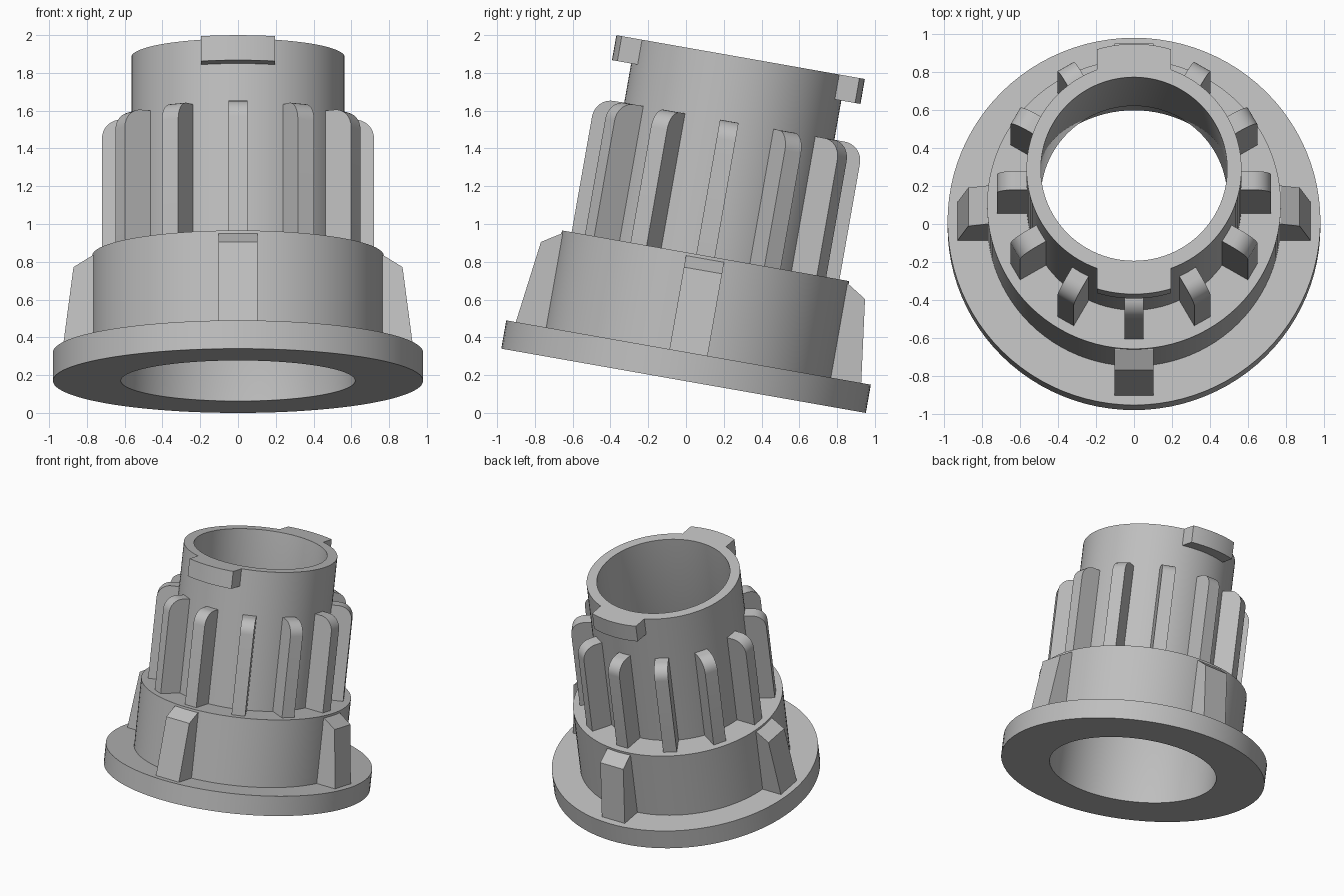
import bpy, bmesh, math
from mathutils import Matrix

cube = bpy.data.objects.get("Cube")
if cube:
    bpy.data.objects.remove(cube, do_unlink=True)

# One plain grey for the whole fitting
grey = bpy.data.materials.new("light grey")
grey.use_nodes = True
COLOUR = (0.52, 0.52, 0.52, 1)
grey.diffuse_color = COLOUR
grey.node_tree.nodes["Principled BSDF"].inputs["Base Color"].default_value = COLOUR

# The whole fitting leans back by ten degrees, resting on its flange rim
TILT = Matrix.Translation((0, -0.013, 0.17)) @ Matrix.Rotation(math.radians(-10), 4, 'X')
SEGMENTS = 96


def finish(bm, name, spin=0.0):
    bmesh.ops.recalc_face_normals(bm, faces=bm.faces)
    mesh = bpy.data.meshes.new(name)
    bm.to_mesh(mesh)
    bm.free()
    mesh.materials.append(grey)
    obj = bpy.data.objects.new(name, mesh)
    bpy.context.collection.objects.link(obj)
    obj.matrix_world = TILT @ Matrix.Rotation(spin, 4, 'Z')
    bpy.ops.object.select_all(action='DESELECT')
    obj.select_set(True)
    bpy.context.view_layer.objects.active = obj
    bpy.ops.object.shade_smooth_by_angle(angle=math.radians(30))


def lathe(name, profile):
    """Turn a closed (radius, height) outline around the axis."""
    bm = bmesh.new()
    rings = []
    for i in range(SEGMENTS):
        a = math.tau * i / SEGMENTS
        rings.append([bm.verts.new((r * math.cos(a), r * math.sin(a), z)) for r, z in profile])
    n = len(profile)
    for i, ring in enumerate(rings):
        nxt = rings[(i + 1) % SEGMENTS]
        for j in range(n):
            k = (j + 1) % n
            bm.faces.new((ring[j], nxt[j], nxt[k], ring[k]))
    finish(bm, name)


def extrude(name, outline, vector, spin=0.0):
    """Extrude a closed outline of 3D points along a vector."""
    bm = bmesh.new()
    face = bm.faces.new([bm.verts.new(p) for p in outline])
    out = bmesh.ops.extrude_face_region(bm, geom=[face])
    moved = [v for v in out["geom"] if isinstance(v, bmesh.types.BMVert)]
    bmesh.ops.translate(bm, verts=moved, vec=vector)
    finish(bm, name, spin)


def fin(name, profile, width, spin):
    """Radial fin: (radius, height) outline given a width."""
    extrude(name, [(-width / 2, -r, z) for r, z in profile], (width, 0, 0), spin)


# Flange, collar and hollow tube turned as one body
lathe("body", [
    (0.62, 0), (0.98, 0), (0.98, 0.152), (0.772, 0.152), (0.772, 0.672),
    (0.565, 0.672), (0.565, 1.74), (0.49, 1.74), (0.49, 0.87), (0.62, 0.45),
])

# Twelve ribs with rounded outer top corners
ROUND = 0.1
rib = [(0.555, 0.66), (0.72, 0.66)]
for i in range(9):
    a = math.pi / 2 * i / 8
    rib.append((0.62 + ROUND * math.cos(a), 1.295 + ROUND * math.sin(a)))
rib.append((0.555, 1.395))
for i in range(12):
    fin(f"rib_{i + 1}", rib, 0.1, math.tau * i / 12)

# Four tapered lugs around the collar
lug = [(0.75, 0.14), (0.93, 0.14), (0.871, 0.593), (0.772, 0.655), (0.75, 0.655)]
for i, side in enumerate(("front", "left", "back", "right")):
    fin(f"{side}_lug", lug, 0.205, math.pi / 2 * i)

# Two locking tabs at the rim, with curved outer faces
HALF, OUTER = 0.195, 0.668
sweep = math.asin(HALF / OUTER)
tab = [(-HALF, -0.52, 1.606)]
for i in range(13):
    a = sweep * (i / 6 - 1)
    tab.append((OUTER * math.sin(a), -OUTER * math.cos(a), 1.606))
tab.append((HALF, -0.52, 1.606))
for side, spin in (("front", 0), ("back", math.pi)):
    extrude(f"{side}_tab", tab, (0, 0, 0.134), spin)
